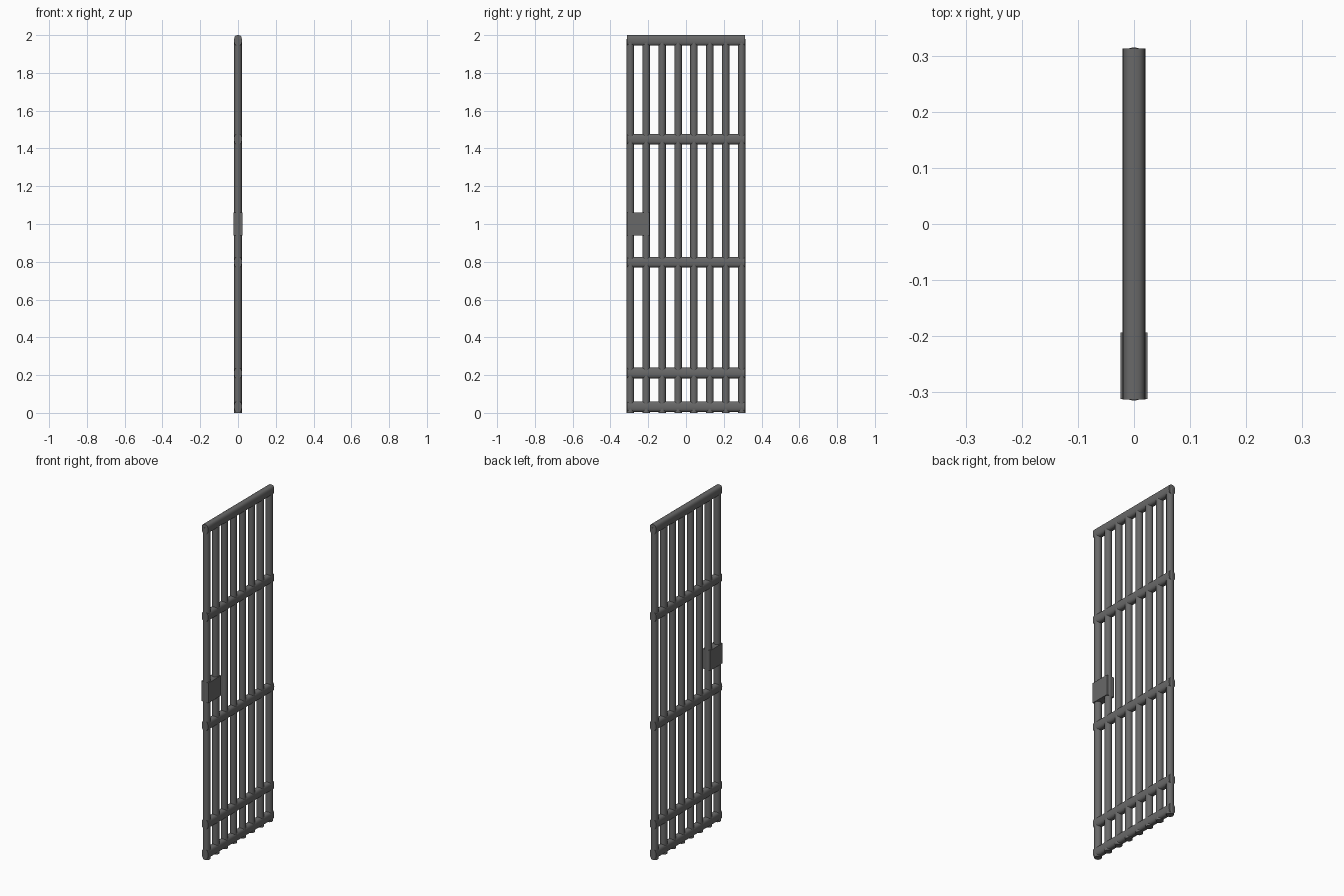
import bpy, bmesh, math

if "Cube" in bpy.data.objects:
    bpy.data.objects.remove(bpy.data.objects["Cube"])

dark = bpy.data.materials.new("dark_iron")
dark.diffuse_color = (0.14, 0.14, 0.14, 1)
dark.use_nodes = True
dark.node_tree.nodes["Principled BSDF"].inputs["Base Color"].default_value = dark.diffuse_color


def sweep(name, profile, axis, start, end, offset=(0, 0, 0)):
    """Extrude a closed 2D profile along 'y' or 'z' with capped ends."""
    bm = bmesh.new()
    place = (lambda a, b, t: (a, t, b)) if axis == 'y' else (lambda a, b, t: (a, b, t))
    rings = [[bm.verts.new(place(a, b, t)) for a, b in profile] for t in (start, end)]
    n = len(profile)
    for i in range(n):
        j = (i + 1) % n
        bm.faces.new((rings[0][i], rings[0][j], rings[1][j], rings[1][i]))
    for r in rings:
        bm.faces.new(r)
    bmesh.ops.recalc_face_normals(bm, faces=bm.faces)
    mesh = bpy.data.meshes.new(name)
    bm.to_mesh(mesh)
    bm.free()
    ob = bpy.data.objects.new(name, mesh)
    bpy.context.collection.objects.link(ob)
    ob.location = offset
    mesh.materials.append(dark)
    return ob


def rounded(rx, rz, power, sides):
    """Superellipse outline; power 2 gives an ellipse, higher is boxier."""
    pts = []
    for i in range(sides):
        t = 2 * math.pi * i / sides
        c, s = math.cos(t), math.sin(t)
        pts.append((rx * math.copysign(abs(c) ** (2 / power), c),
                    rz * math.copysign(abs(s) ** (2 / power), s)))
    return pts


parts = []

# Eight upright round bars
for i in range(8):
    y = -0.295 + i * 0.59 / 7
    parts.append(sweep(f"upright_bar_{i + 1}", rounded(0.02, 0.02, 2, 16), 'z', 0, 1.98, (0, y, 0)))

# Five rounded cross rails
for i, z in enumerate((0.033, 0.211, 0.798, 1.449, 1.972)):
    parts.append(sweep(f"cross_rail_{i + 1}", rounded(0.0205, 0.028, 2.8, 20), 'y',
                       -0.3125, 0.3125, (0, 0, z)))

# Lock box between the first two bars
lock = sweep("lock_box", [(-0.024, 0.94), (0.024, 0.94), (0.024, 1.06), (-0.024, 1.06)],
             'y', -0.312, -0.193)

# Smooth the round parts, keep the ends crisp
bpy.ops.object.select_all(action='DESELECT')
for ob in parts:
    ob.select_set(True)
bpy.context.view_layer.objects.active = parts[0]
bpy.ops.object.shade_smooth_by_angle(angle=math.radians(50))
